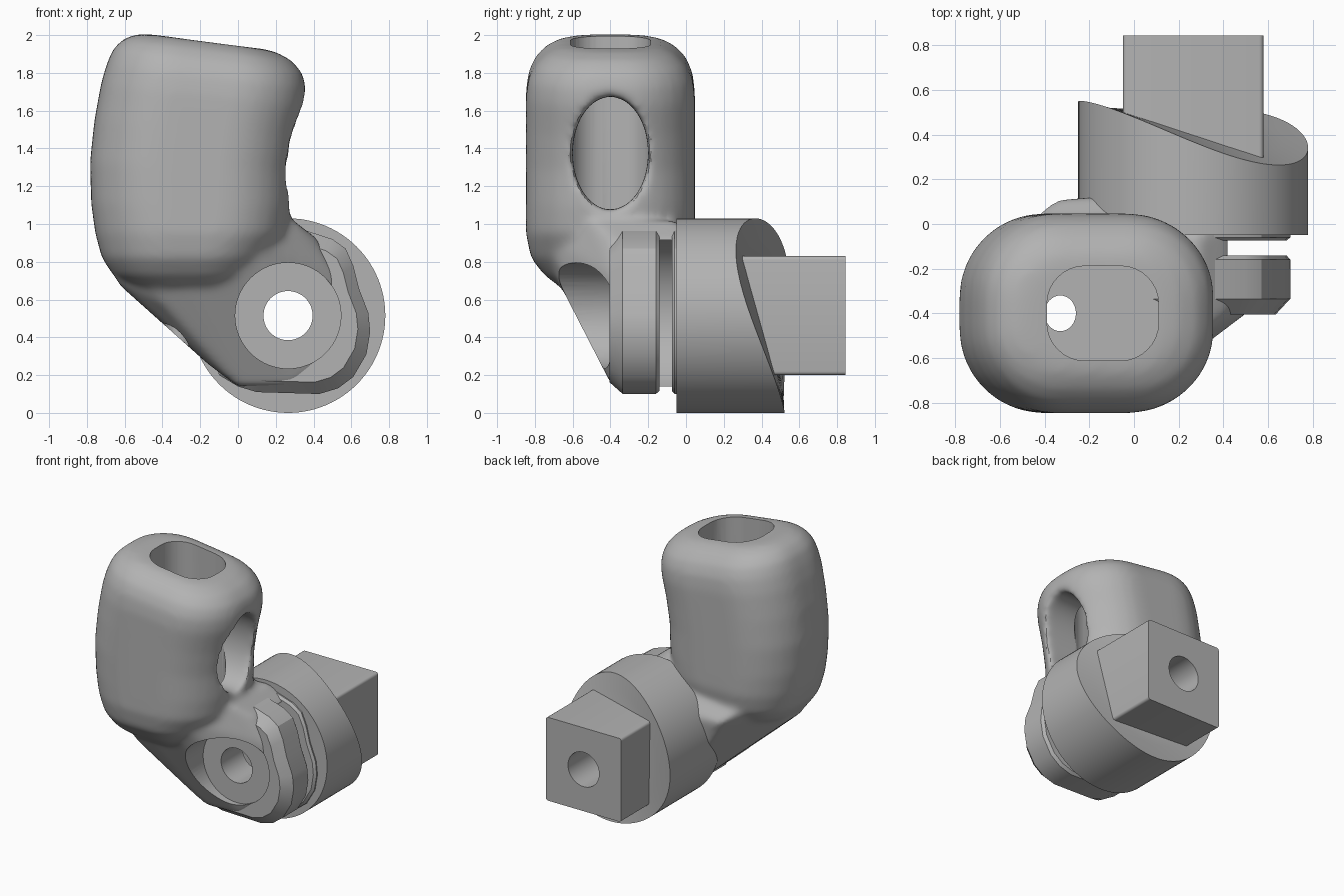
import bpy, bmesh, math

if "Cube" in bpy.data.objects:
    bpy.data.objects.remove(bpy.data.objects["Cube"])

grey = bpy.data.materials.new("plain grey")
grey.use_nodes = True
grey.diffuse_color = (0.45, 0.45, 0.45, 1)
grey.node_tree.nodes["Principled BSDF"].inputs["Base Color"].default_value = grey.diffuse_color

PX, PZ = 0.265, 0.515      # pivot axis, along y
BY = -0.4                  # middle of the body in y


def finish(name, bm):
    bmesh.ops.recalc_face_normals(bm, faces=bm.faces)
    mesh = bpy.data.meshes.new(name)
    bm.to_mesh(mesh)
    bm.free()
    mesh.materials.append(grey)
    obj = bpy.data.objects.new(name, mesh)
    bpy.context.collection.objects.link(obj)
    return obj


def loft(name, rings):
    """Skin a list of equal rings and cap both ends."""
    bm = bmesh.new()
    rows = [[bm.verts.new(p) for p in ring] for ring in rings]
    n = len(rows[0])
    for a, b in zip(rows, rows[1:]):
        for i in range(n):
            bm.faces.new((a[i], a[(i + 1) % n], b[(i + 1) % n], b[i]))
    bm.faces.new(rows[0])
    bm.faces.new(rows[-1])
    return finish(name, bm)


def rounded(cx, cy, hx, hy, r, steps=8):
    """Outline of a rounded rectangle."""
    pts = []
    for q, (sx, sy) in enumerate([(1, 1), (-1, 1), (-1, -1), (1, -1)]):
        for i in range(steps + 1):
            a = math.pi / 2 * (q + i / steps)
            pts.append((cx + sx * (hx - r) + r * math.cos(a),
                        cy + sy * (hy - r) + r * math.sin(a)))
    return pts


def ellipse(cx, cy, rx, ry, n=64):
    return [(cx + rx * math.cos(math.tau * i / n),
             cy + ry * math.sin(math.tau * i / n)) for i in range(n)]


def along_y(outline, y):
    return [(x, y, z) for x, z in outline]


def rod(name, radius, y0, y1):
    outline = ellipse(PX, PZ, radius, radius)
    return loft(name, [along_y(outline, y) for y in (y0, y1)])


def activate(obj):
    bpy.ops.object.select_all(action='DESELECT')
    obj.select_set(True)
    bpy.context.view_layer.objects.active = obj


def modify(obj, kind, **settings):
    activate(obj)
    mod = obj.modifiers.new(kind.lower(), kind)
    for key, value in settings.items():
        setattr(mod, key, value)
    bpy.ops.object.modifier_apply(modifier=mod.name)


def combine(obj, tool, operation='DIFFERENCE', keep=False):
    modify(obj, 'BOOLEAN', object=tool, operation=operation, solver='EXACT')
    if not keep:
        bpy.data.objects.remove(tool)


def body_ring(z, x0, x1, hy):
    cx, hx = (x0 + x1) / 2, (x1 - x0) / 2
    t = min(max((z - 1) / 0.85, 0), 1)
    return [(x, y, z - 0.13 * t * (x + 0.14))
            for x, y in rounded(cx, BY, hx, hy, 0.84 * min(hx, hy))]


# Hollow body: curved column with a sloping, rounded top
sections = [(0.67, -0.57, 0.05, 0.27), (0.73, -0.66, 0.11, 0.35), (0.82, -0.72, 0.18, 0.42),
            (0.95, -0.755, 0.26, 0.447), (1.1, -0.777, 0.28, 0.447), (1.3, -0.783, 0.285, 0.447),
            (1.5, -0.76, 0.315, 0.447), (1.68, -0.725, 0.355, 0.447), (1.78, -0.695, 0.36, 0.435),
            (1.86, -0.66, 0.34, 0.40), (1.92, -0.605, 0.285, 0.34), (1.955, -0.53, 0.20, 0.27),
            (1.962, -0.46, 0.13, 0.22)]
body = loft("body", [body_ring(*s) for s in sections])

# Neck: hull that flares from the pivot up into the body
bm = bmesh.new()
for p in body_ring(0.9, -0.70, 0.22, 0.38):
    bm.verts.new(p)
for x, z, y0, y1 in [(-0.63, 0.68, -0.5, -0.3), (-0.4, 0.58, -0.6, -0.15),
                     (-0.36, 0.75, -0.65, 0.11), (-0.14, 0.75, -0.65, 0.13),
                     (-0.16, 0.26, -0.37, -0.08), (-0.1, 0.44, -0.5, 0.08),
                     (0, 0.14, -0.39, 0.05), (0.3, 0.14, -0.39, 0.05),
                     (0.52, 0.3, -0.38, 0.05), (0.53, 0.72, -0.38, 0.05),
                     (0.42, 0.92, -0.39, 0.03), (0.29, 1.02, -0.5, -0.05)]:
    bm.verts.new((x, y0, z))
    bm.verts.new((x, y1, z))
hull = bmesh.ops.convex_hull(bm, input=bm.verts)
loose = {g for g in hull["geom_interior"] if isinstance(g, bmesh.types.BMVert)}
bmesh.ops.delete(bm, geom=list(loose), context='VERTS')
combine(body, finish("neck", bm), 'UNION')

# Oval window in the side, softened together with the neck blend
oval = ellipse(BY, 1.375, 0.2, 0.3)
combine(body, loft("window_cutter", [[(x, y, z) for y, z in oval] for x in (-0.1, 0.6)]))
modify(body, 'REMESH', mode='VOXEL', voxel_size=0.018)
modify(body, 'SMOOTH', factor=0.5, iterations=22)

# Crisp cuts: channel, drain hole, pivot slot, front recess
channel = rounded(-0.14, BY, 0.25, 0.212, 0.17)
combine(body, loft("channel_cutter", [[(x, y, z) for x, y in channel] for z in (0.8, 2.2)]))
drain = ellipse(-0.33, BY, 0.07, 0.08, 32)
combine(body, loft("drain_cutter", [[(x, y, z) for x, y in drain] for z in (0.2, 1.0)]))
combine(body, rod("slot_cutter", 0.43, -0.14, -0.075))
combine(body, rod("recess_cutter", 0.28, -1, -0.395))

# Ears either side of the slot
outline = [(0.28, 1.0), (0.36, 0.965), (0.5, 0.92), (0.57, 0.87), (0.61, 0.78), (0.64, 0.66),
           (0.69, 0.53), (0.70, 0.43), (0.68, 0.31), (0.61, 0.19), (0.53, 0.13), (0.43, 0.10),
           (0.1, 0.11), (0, 0.14), (-0.1, 0.2), (-0.13, 0.3), (0, 0.77), (0.14, 0.82)]


def shrink(scale):
    return [(PX + (x - PX) * scale, PZ + (z - PZ) * scale) for x, z in outline]


front_ear = loft("front_ear", [along_y(shrink(0.85), -0.405), along_y(outline, -0.335),
                               along_y(outline, -0.16), along_y(shrink(0.96), -0.14)])
combine(front_ear, rod("recess_cutter", 0.28, -1, -0.395))
back_ear = loft("back_ear", [along_y(shrink(0.96), -0.075), along_y(outline, -0.06),
                             along_y(outline, 0.02)])

# Round base, cut off on a twisting slant


def slant(radius):
    return [(x, 0.445 - 0.2 * (x - PX) - 0.15 * (z - PZ) - 0.4 * (x - PX) * (z - PZ), z)
            for x, z in ellipse(PX, PZ, radius, radius, 96)]


round_base = loft("round_base", [along_y(ellipse(PX, PZ, PZ, PZ, 96), -0.05),
                                 slant(PZ), slant(0.4), slant(0.28)])

# Square peg at the back
square = rounded(PX, PZ, 0.315, 0.315, 0.02, 4)
peg = loft("square_peg", [along_y(square, y) for y in (0.2, 0.845)])

# Pivot bore through everything
bore = rod("bore_cutter", 0.13, -1, 1)
for part in (body, front_ear, back_ear, round_base, peg):
    combine(part, bore, keep=True)
    activate(part)
    bpy.ops.object.shade_smooth_by_angle(angle=math.radians(30))
bpy.data.objects.remove(bore)
